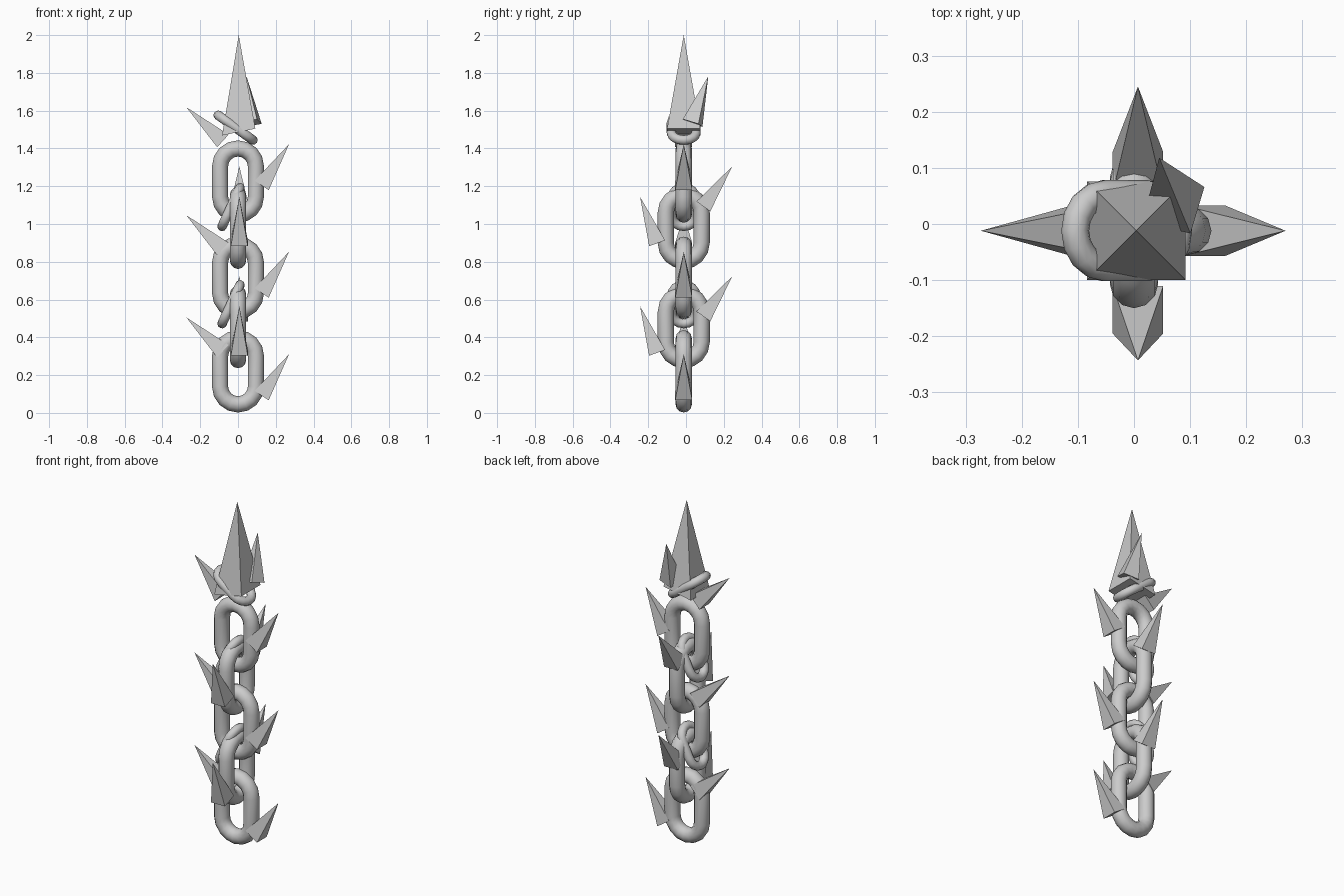
import bpy, bmesh, math
from mathutils import Vector

if "Cube" in bpy.data.objects:
    bpy.data.objects.remove(bpy.data.objects["Cube"])

V = Vector
X, Y, Z = V((1, 0, 0)), V((0, 1, 0)), V((0, 0, 1))
CY = -0.012  # depth of the chain's centre line


def make(name, verts, faces, smooth=False):
    me = bpy.data.meshes.new(name)
    me.from_pydata(verts, [], faces)
    bm = bmesh.new()
    bm.from_mesh(me)
    bmesh.ops.recalc_face_normals(bm, faces=bm.faces)
    bm.to_mesh(me)
    bm.free()
    if smooth:
        me.polygons.foreach_set("use_smooth", [True] * len(me.polygons))
    ob = bpy.data.objects.new(name, me)
    bpy.context.collection.objects.link(ob)
    return ob


def link(name, centre, along, across, half_len, half_wid, tube, arc=8, sides=12):
    """Stadium-shaped ring swept with a round tube."""
    normal = along.cross(across).normalized()
    straight = half_len - half_wid
    verts = []
    for end in (0, 1):
        for i in range(arc + 1):
            a = math.pi * (end + i / arc)
            out = across * math.cos(a) + along * math.sin(a)
            p = centre + along * (straight if end == 0 else -straight) + out * half_wid
            for k in range(sides):
                t = 2 * math.pi * k / sides
                verts.append(p + (out * math.cos(t) + normal * math.sin(t)) * tube)
    n = 2 * (arc + 1)
    faces = [(i * sides + k, i * sides + (k + 1) % sides,
              (i + 1) % n * sides + (k + 1) % sides, (i + 1) % n * sides + k)
             for i in range(n) for k in range(sides)]
    return make(name, verts, faces, True)


def spike(name, base, tip, side, half=0.045):
    """Square pyramid with its base perpendicular to its axis."""
    base, tip = V(base), V(tip)
    axis = (tip - base).normalized()
    v = axis.cross(side).normalized()
    u = v.cross(axis).normalized()
    verts = [base + (u * a + v * b) * half for a, b in ((-1, -1), (1, -1), (1, 1), (-1, 1))]
    return make(name, verts + [tip],
                [(0, 1, 2, 3), (0, 1, 4), (1, 2, 4), (2, 3, 4), (3, 0, 4)])


# main chain links, alternating direction
for i, z in enumerate((0.22, 0.455, 0.715, 0.98, 1.225)):
    link(f"chain_link_{i + 1}", V((0, CY, z)), Z, Y if i % 2 else X, 0.175, 0.095, 0.043)

# small tilted connecting rings
for i, z in enumerate((0.575, 1.09)):
    link(f"small_ring_{i + 1}", V((-0.037, CY, z)), V((0.42, 0, 0.91)).normalized(), Y,
         0.113, 0.065, 0.025)
link("top_ring", V((-0.013, CY, 1.51)), V((0.81, 0, -0.58)).normalized(), Y,
     0.113, 0.065, 0.025)

# spikes on the left and right of the front-facing links
for i, (zl, zr) in enumerate(((0.505, 0.31), (1.046, 0.853), (1.618, 1.422))):
    spike(f"left_spike_{i + 1}", (-0.08, CY, zl - 0.178), (-0.273, CY, zl), Y)
    spike(f"right_spike_{i + 1}", (0.125, CY, zr - 0.218), (0.27, CY, zr), Y)

# spikes on the front and back of the side-facing links
for i, (zf, zb) in enumerate(((0.564, 0.723), (1.144, 1.305))):
    spike(f"front_spike_{i + 1}", (0.007, -0.153, zf - 0.246), (0.007, -0.243, zf), X)
    spike(f"back_spike_{i + 1}", (0.007, 0.092, zb - 0.212), (0.007, 0.245, zb), X)

# small spike beside the tip
spike("upper_back_spike", (0.07, 0.035, 1.535), (0.045, 0.118, 1.782), V((1, -0.3, 0)))

# large tip pyramid with a slightly slanted base
h = 0.088
make("tip_spike",
     [(0.004 + sx * h, CY + sy * h, 1.487 + sx * 0.018)
      for sx, sy in ((-1, -1), (1, -1), (1, 1), (-1, 1))] + [(0.004, CY, 2.0)],
     [(0, 1, 2, 3), (0, 1, 4), (1, 2, 4), (2, 3, 4), (3, 0, 4)])
